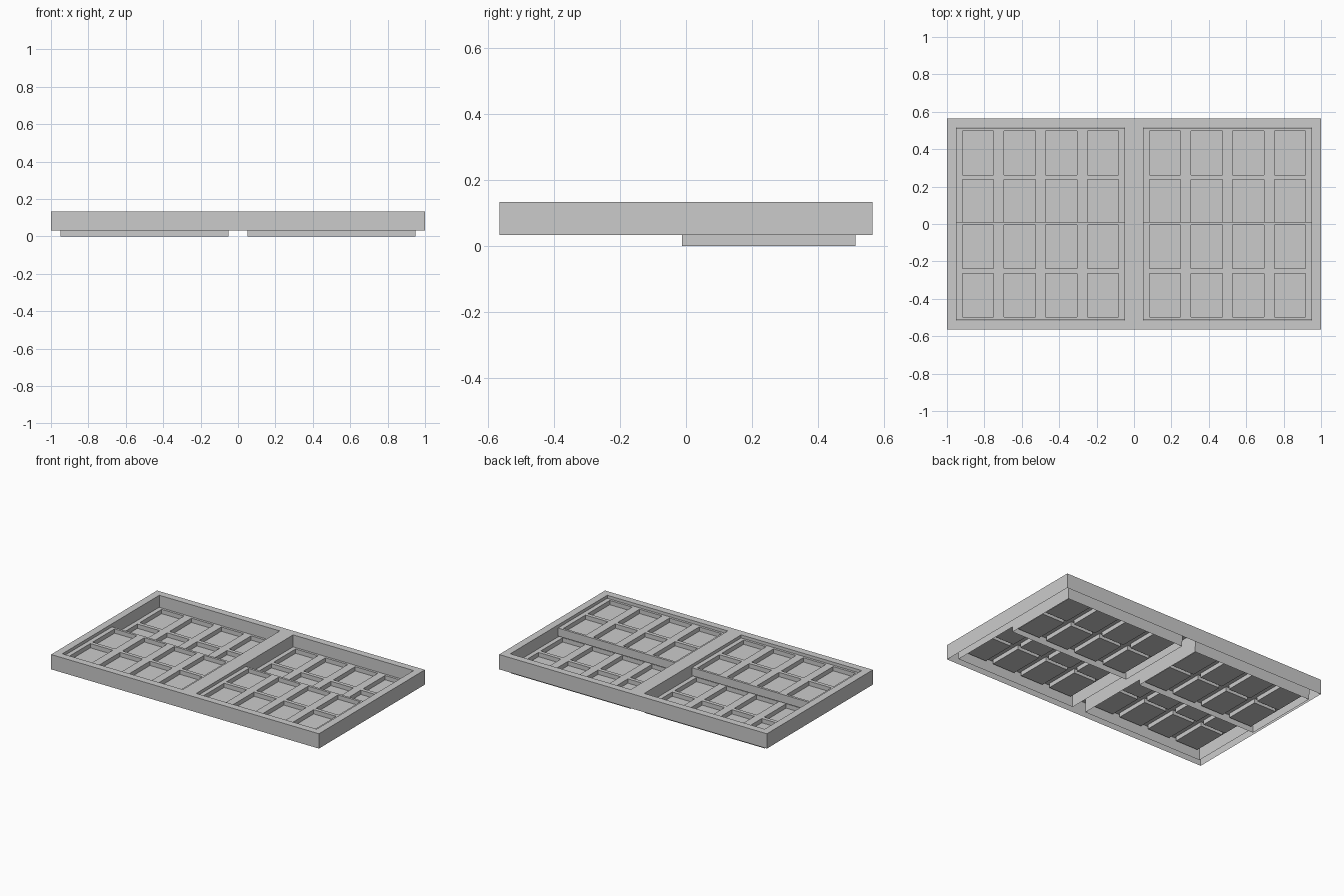
import bpy, bmesh

if "Cube" in bpy.data.objects:
    bpy.data.objects.remove(bpy.data.objects["Cube"])


def lattice(name, xs, ys, top, bottom, hole_z, floor):
    """Open-backed lattice: odd/odd cells are openings, the rest is the top face."""
    bm = bmesh.new()

    def quad(*pts):
        bm.faces.new([bm.verts.new(p) for p in pts])

    def flat(x0, x1, y0, y1, z):
        quad((x0, y0, z), (x1, y0, z), (x1, y1, z), (x0, y1, z))

    def walls(x0, x1, y0, y1, z0, z1, inward):
        ring = [(x0, y0), (x1, y0), (x1, y1), (x0, y1)]
        if inward:
            ring.reverse()
        for a, b in zip(ring, ring[1:] + ring[:1]):
            quad((*a, z0), (*b, z0), (*b, z1), (*a, z1))

    for i in range(len(xs) - 1):
        for j in range(len(ys) - 1):
            cell = (xs[i], xs[i + 1], ys[j], ys[j + 1])
            if i % 2 and j % 2:
                walls(*cell, hole_z, top, True)
                if floor:
                    flat(*cell, hole_z)
            else:
                flat(*cell, top)
    walls(xs[0], xs[-1], ys[0], ys[-1], bottom, top, False)
    bmesh.ops.remove_doubles(bm, verts=bm.verts, dist=1e-5)
    # join coplanar cells
    bmesh.ops.dissolve_limit(bm, angle_limit=0.01, verts=bm.verts, edges=bm.edges)
    mesh = bpy.data.meshes.new(name)
    bm.to_mesh(mesh)
    bm.free()
    obj = bpy.data.objects.new(name, mesh)
    bpy.context.collection.objects.link(obj)
    return obj


def bars(start, end, count, rail, muntin):
    """Alternating bar / pane boundaries along one axis."""
    pane = (end - start - 2 * rail - (count - 1) * muntin) / count
    cuts = [start]
    p = start + rail
    for _ in range(count):
        cuts += [p, p + pane]
        p += pane + muntin
    return cuts + [end]


# Outer frame with centre post
lattice("window_frame", [-1, -0.95, -0.05, 0.05, 0.95, 1],
        [-0.565, -0.517, 0.517, 0.565], 0.133, 0.033, 0.033, False)

# Two sliding sashes in each opening, four by two panes
for side, x0 in (("left", -0.948), ("right", 0.052)):
    xs = bars(x0, x0 + 0.896, 4, 0.03, 0.055)
    for part, y0, z in (("raised", -0.514, 0.06), ("lowered", -0.012, 0.0)):
        ys = bars(y0, y0 + 0.525, 2, 0.016, 0.025)
        lattice(f"{part}_sash_{side}", xs, ys, z + 0.054, z, z + 0.025, True)
